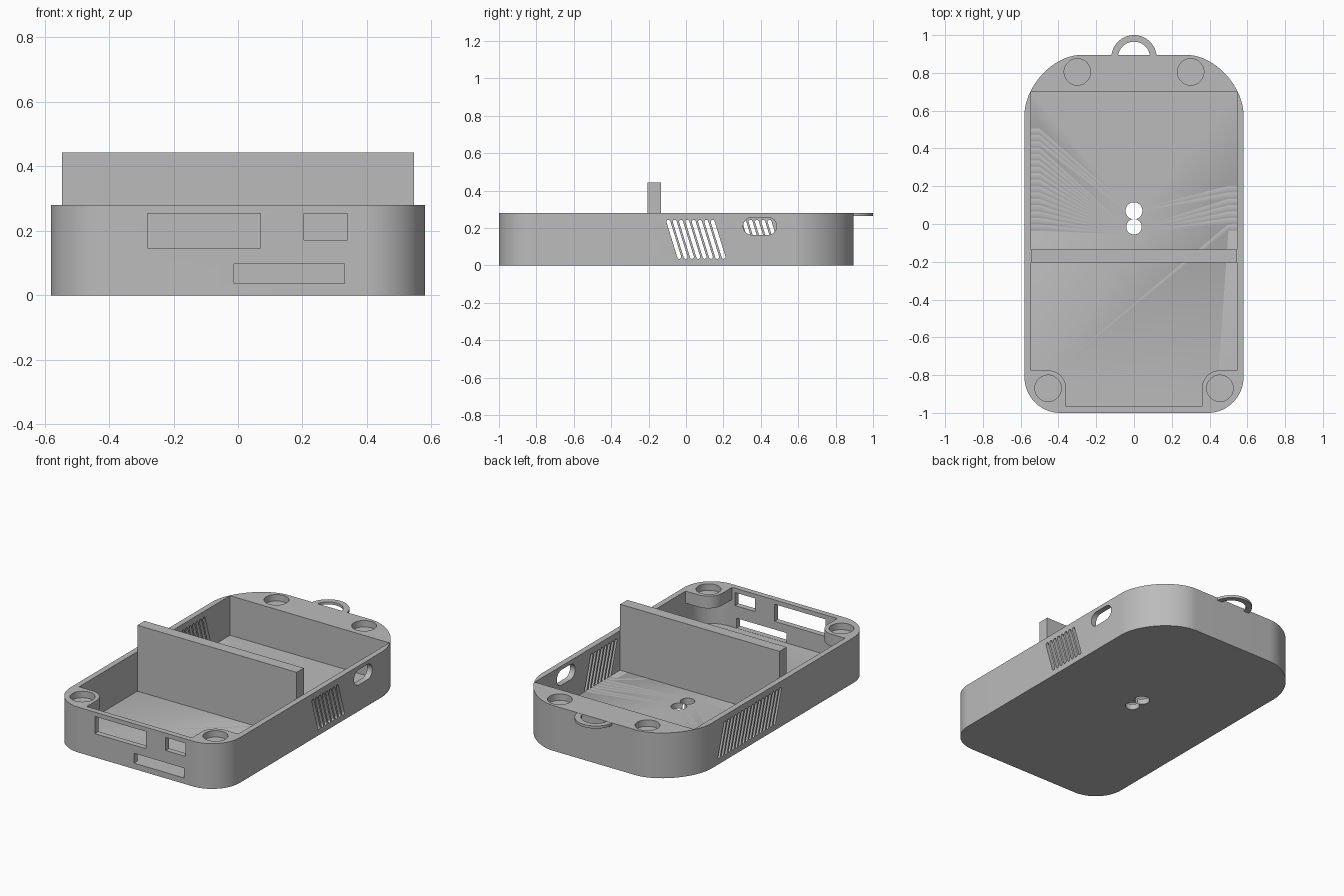
import bpy, bmesh
from math import cos, sin, pi, atan2, hypot
from mathutils import Vector
from mathutils.geometry import interpolate_bezier

cube = bpy.data.objects.get("Cube")
if cube:
    bpy.data.objects.remove(cube)

grey = bpy.data.materials.new("plain_grey")
grey.use_nodes = True
grey.diffuse_color = (0.5, 0.5, 0.5, 1)
grey.node_tree.nodes["Principled BSDF"].inputs["Base Color"].default_value = (0.5, 0.5, 0.5, 1)

HEIGHT, FLOOR = 0.28, 0.035
HALF, INNER = 0.58, 0.545
FRONT, BACK = -1.0, 0.895


def arc(cx, cy, r, a0, a1, n=16):
    return [(cx + r * cos(a0 + (a1 - a0) * i / n), cy + r * sin(a0 + (a1 - a0) * i / n))
            for i in range(n + 1)]


def circle(cx, cy, r):
    return arc(cx, cy, r, 0, 2 * pi, 40)[:-1]


def rect(x0, x1, y0, y1):
    return [(x0, y0), (x1, y0), (x1, y1), (x0, y1)]


def stadium(p, q, r):
    """Round-ended slot from p to q."""
    a = atan2(q[1] - p[1], q[0] - p[0])
    return arc(*q, r, a - pi / 2, a + pi / 2, 8) + arc(*p, r, a + pi / 2, a + 3 * pi / 2, 8)


def mirrored(half):
    """Close a right-hand half outline with its mirror image."""
    return half + [(-x, y) for x, y in reversed(half)]


def prism(name, outlines, lo, hi, axis="z"):
    """Extrude flat outlines between lo and hi along an axis."""
    place = {"x": lambda a, b, t: (t, a, b),
             "y": lambda a, b, t: (a, t, b),
             "z": lambda a, b, t: (a, b, t)}[axis]
    bm = bmesh.new()
    for pts in outlines:
        low = [bm.verts.new(place(a, b, lo)) for a, b in pts]
        top = [bm.verts.new(place(a, b, hi)) for a, b in pts]
        bm.faces.new(low)
        bm.faces.new(top)
        for i in range(len(pts)):
            j = (i + 1) % len(pts)
            bm.faces.new((low[i], low[j], top[j], top[i]))
    bmesh.ops.recalc_face_normals(bm, faces=bm.faces)
    mesh = bpy.data.meshes.new(name)
    bm.to_mesh(mesh)
    bm.free()
    mesh.materials.append(grey)
    obj = bpy.data.objects.new(name, mesh)
    bpy.context.collection.objects.link(obj)
    return obj


def activate(obj):
    bpy.ops.object.select_all(action="DESELECT")
    obj.select_set(True)
    bpy.context.view_layer.objects.active = obj


def cut(target, outlines, lo, hi, axis="z"):
    """Subtract extruded outlines from the target."""
    cutter = prism("cutter", outlines, lo, hi, axis)
    cutter.hide_render = True
    mod = target.modifiers.new("cut", "BOOLEAN")
    mod.operation, mod.solver, mod.object = "DIFFERENCE", "EXACT", cutter
    activate(target)
    bpy.ops.object.modifier_apply(modifier=mod.name)
    bpy.data.objects.remove(cutter)


def smooth(obj):
    activate(obj)
    bpy.ops.object.shade_smooth_by_angle(angle=pi / 6)


# Case: rounded front corners, softly tapered back corners
r = 0.19
taper = interpolate_bezier(Vector((HALF, 0.58, 0)), Vector((0.575, 0.74, 0)),
                           Vector((0.42, BACK, 0)), Vector((0.28, BACK, 0)), 28)
half = arc(HALF - r, FRONT + r, r, -pi / 2, 0, 24) + [(p.x, p.y) for p in taper]
case = prism("case", [mirrored(half)], 0, HEIGHT)

# Cavity: full width below, narrowed around the front corner bosses above
r = 0.155
low_half = arc(INNER - r, -0.965 + r, r, -pi / 2, 0) + [(INNER, 0.70)]
cut(case, [mirrored(low_half)], FLOOR, 0.205)
top_half = [(0.36, -0.965)] + arc(0.455, -0.87, 0.095, pi, pi / 2) + [(INNER, -0.775), (INNER, 0.70)]
cut(case, [mirrored(top_half)], 0.15, 0.35)

# Round recesses in the corners
cut(case, [circle(s * x, y, 0.07) for s in (-1, 1) for x, y in ((0.455, -0.87), (0.30, 0.805))],
    HEIGHT - 0.04, 0.35)

# Twin holes in the floor
cut(case, [circle(0, 0.07, 0.045)], -0.1, 0.1)
cut(case, [circle(0, -0.015, 0.041)], -0.1, 0.1)

# Rectangular openings in the front wall
cut(case, [rect(-0.28, 0.07, 0.147, 0.253), rect(0.205, 0.34, 0.172, 0.253),
           rect(-0.012, 0.33, 0.036, 0.097)], -1.1, -0.93, "y")

# Slanted vents on both sides, longer bank on the right-hand wall
def vents(count):
    return [stadium((-0.094 + i * 0.0338, 0.233), (-0.036 + i * 0.0338, 0.045), 0.0105)
            for i in range(count)]


cut(case, vents(8), 0.5, 0.7, "x")
cut(case, vents(17), -0.7, -0.5, "x")

# Round-ended port
cut(case, [stadium((0.352, 0.209), (0.438, 0.209), 0.047)], 0.5, 0.7, "x")
smooth(case)

# Upright divider
prism("divider", [rect(-INNER, INNER, -0.205, -0.135)], FLOOR, 0.443)

# Hanging loop at the back
loop = prism("hanging_loop", [arc(0, 0.88, 0.12, 0, pi, 32) + arc(0, 0.88, 0.085, pi, 0, 32)],
             HEIGHT - 0.017, HEIGHT - 0.001)
smooth(loop)
